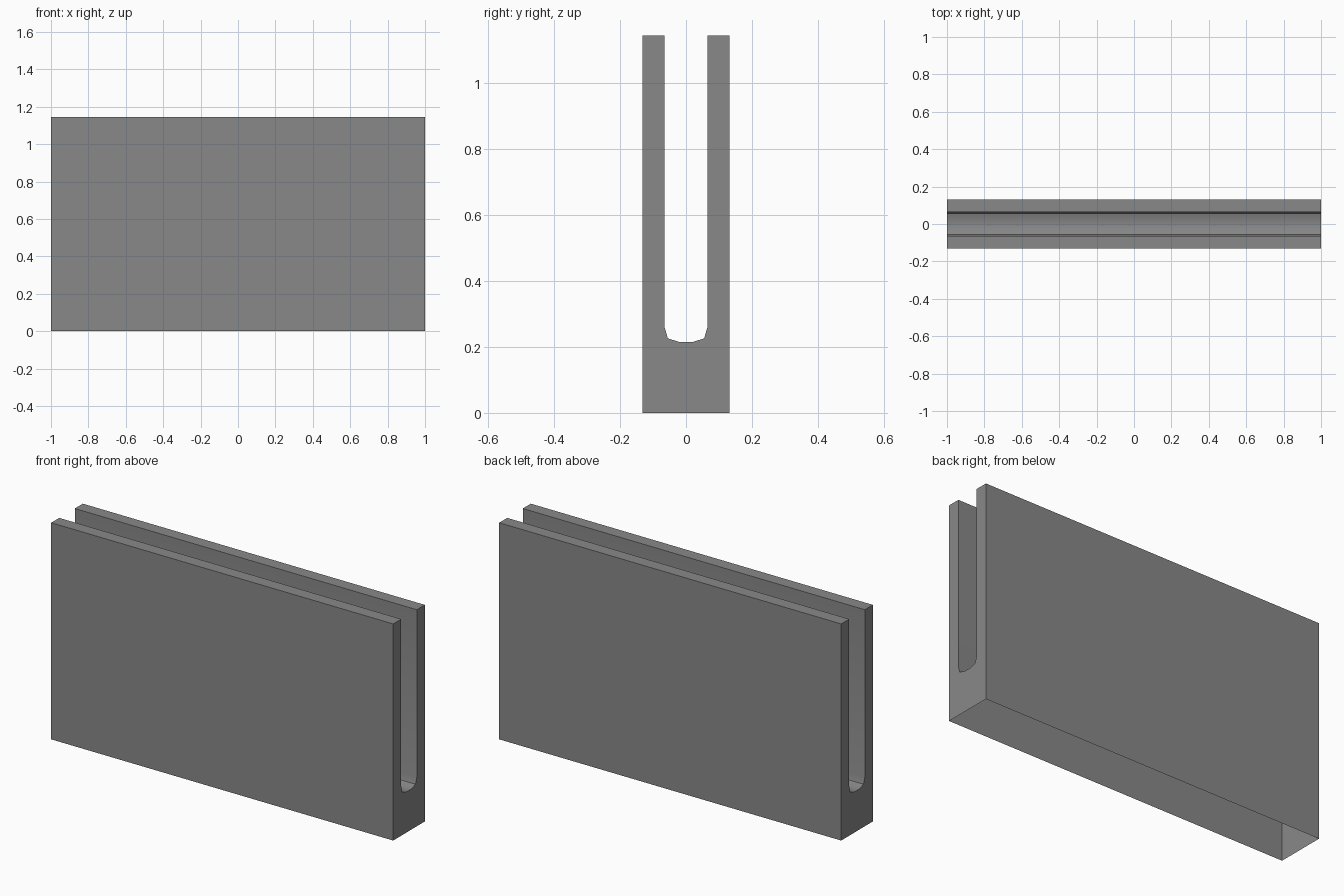
import bpy
import bmesh
import math
from mathutils import Vector

cube = bpy.data.objects.get("Cube")
if cube:
    bpy.data.objects.remove(cube, do_unlink=True)

HALF_LENGTH = 1.0
HEIGHT = 1.145

# Plain grey finish
grey = bpy.data.materials.new("mid_grey")
grey.use_nodes = True
colour = (0.25, 0.25, 0.25, 1)
grey.diffuse_color = colour
grey.node_tree.nodes["Principled BSDF"].inputs["Base Color"].default_value = colour

# Half of the channel section (y, z), from outer foot to slot floor, then mirrored
half = [(0.132, 0), (0.132, HEIGHT), (0.065, HEIGHT),
        (0.065, 0.26), (0.055, 0.226), (0.02, 0.215)]
section = half + [(-y, z) for y, z in reversed(half)]

# Extrude the section along x
bm = bmesh.new()
end = bm.faces.new([bm.verts.new((-HALF_LENGTH, y, z)) for y, z in section])
result = bmesh.ops.extrude_face_region(bm, geom=[end], use_keep_orig=True)
moved = [v for v in result["geom"] if isinstance(v, bmesh.types.BMVert)]
bmesh.ops.translate(bm, verts=moved, vec=Vector((2 * HALF_LENGTH, 0, 0)))
bmesh.ops.recalc_face_normals(bm, faces=bm.faces)

# The underside is open
underside = [f for f in bm.faces if all(v.co.z < 0.001 for v in f.verts)]
bmesh.ops.delete(bm, geom=underside, context="FACES")

mesh = bpy.data.meshes.new("slotted_channel")
bm.to_mesh(mesh)
bm.free()
mesh.materials.append(grey)
channel = bpy.data.objects.new("slotted_channel", mesh)
bpy.context.collection.objects.link(channel)

# Soften only the rounded slot floor
bpy.context.view_layer.objects.active = channel
channel.select_set(True)
bpy.ops.object.shade_smooth_by_angle(angle=math.radians(30))
